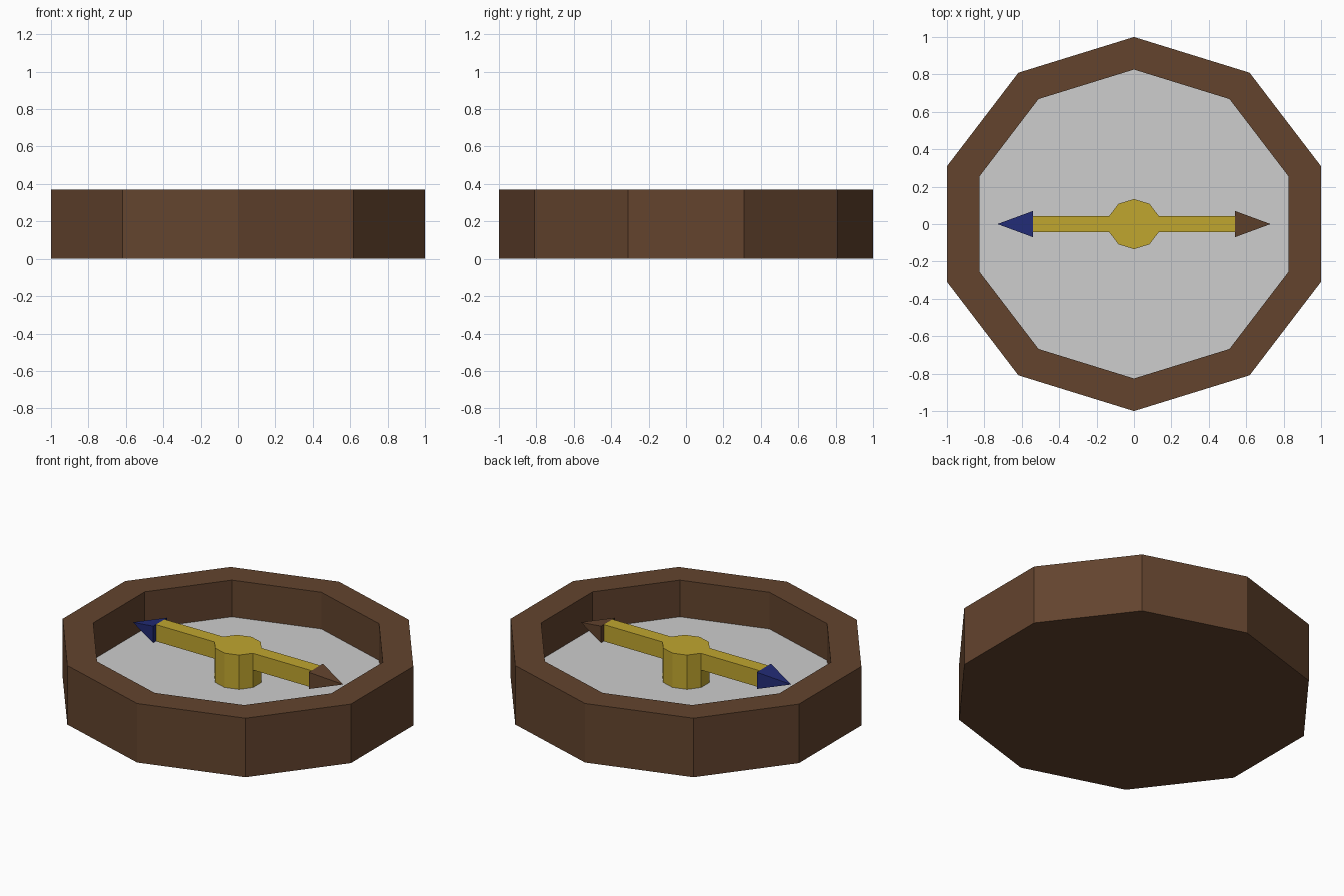
import bpy, bmesh, math

if "Cube" in bpy.data.objects:
    bpy.data.objects.remove(bpy.data.objects["Cube"])

def mat(name, rgb):
    m = bpy.data.materials.new(name)
    m.diffuse_color = (*rgb, 1)
    m.use_nodes = True
    m.node_tree.nodes["Principled BSDF"].inputs["Base Color"].default_value = m.diffuse_color
    return m

BROWN = mat("brown wood", (0.125, 0.057, 0.027))
GREY = mat("dial grey", (0.61, 0.61, 0.61))
GOLD = mat("gold", (0.53, 0.38, 0.028))
BLUE = mat("navy blue", (0.016, 0.024, 0.18))

def make(name, bm, material):
    bmesh.ops.recalc_face_normals(bm, faces=bm.faces)
    me = bpy.data.meshes.new(name)
    bm.to_mesh(me)
    bm.free()
    me.materials.append(material)
    ob = bpy.data.objects.new(name, me)
    bpy.context.collection.objects.link(ob)
    return ob

def ring(bm, r, z):
    # ten-sided loop, stretched so that it is r wide in both x and y
    sx = 1 / math.sin(math.radians(72))
    return [bm.verts.new((r * sx * math.sin(i * math.pi / 5),
                          r * math.cos(i * math.pi / 5), z)) for i in range(10)]

def lathe(name, profile, material, cap_start=True, cap_end=True):
    bm = bmesh.new()
    loops = [ring(bm, r, z) for r, z in profile]
    for a, b in zip(loops, loops[1:]):
        for i in range(10):
            j = (i + 1) % 10
            bm.faces.new((a[i], a[j], b[j], b[i]))
    if cap_start:
        bm.faces.new(loops[0])
    if cap_end:
        bm.faces.new(loops[-1])
    return make(name, bm, material)

H, DIAL, TOP, LOW = 0.37, 0.14, 0.355, 0.25

# Case with its recessed dial (the innermost cap is painted grey)
case = lathe("case", [(1, 0), (1, H), (0.826, H), (0.826, DIAL)], BROWN)
case.data.materials.append(GREY)
for f in case.data.polygons:
    if len(f.vertices) == 10 and f.center.z > 0.05:
        f.material_index = 1

# Central hub
lathe("hub", [(0.134, DIAL), (0.134, TOP)], GOLD, cap_start=False)

# Needle arms and pointed tips, one pair per side
for side, s, tip in (("left", -1, BLUE), ("right", 1, BROWN)):
    bm = bmesh.new()
    bmesh.ops.create_cube(bm, size=1)
    for v in bm.verts:
        v.co = (s * (0.325 + v.co.x * 0.43), v.co.y * 0.086,
                (TOP + LOW) / 2 + v.co.z * (TOP - LOW))
    # drop the end faces hidden in hub and tip
    bmesh.ops.delete(bm, geom=[f for f in bm.faces if abs(f.normal.x) > 0.9],
                     context='FACES')
    make(side + "_needle_arm", bm, GOLD)

    bm = bmesh.new()
    base = [bm.verts.new((s * 0.54, y, z)) for y, z in
            ((-0.07, LOW), (0.07, LOW), (0.07, TOP), (-0.07, TOP))]
    point = bm.verts.new((s * 0.73, 0, (TOP + LOW) / 2))
    bm.faces.new(base)
    for i in range(4):
        bm.faces.new((base[i], base[(i + 1) % 4], point))
    make(side + "_needle_tip", bm, tip)
